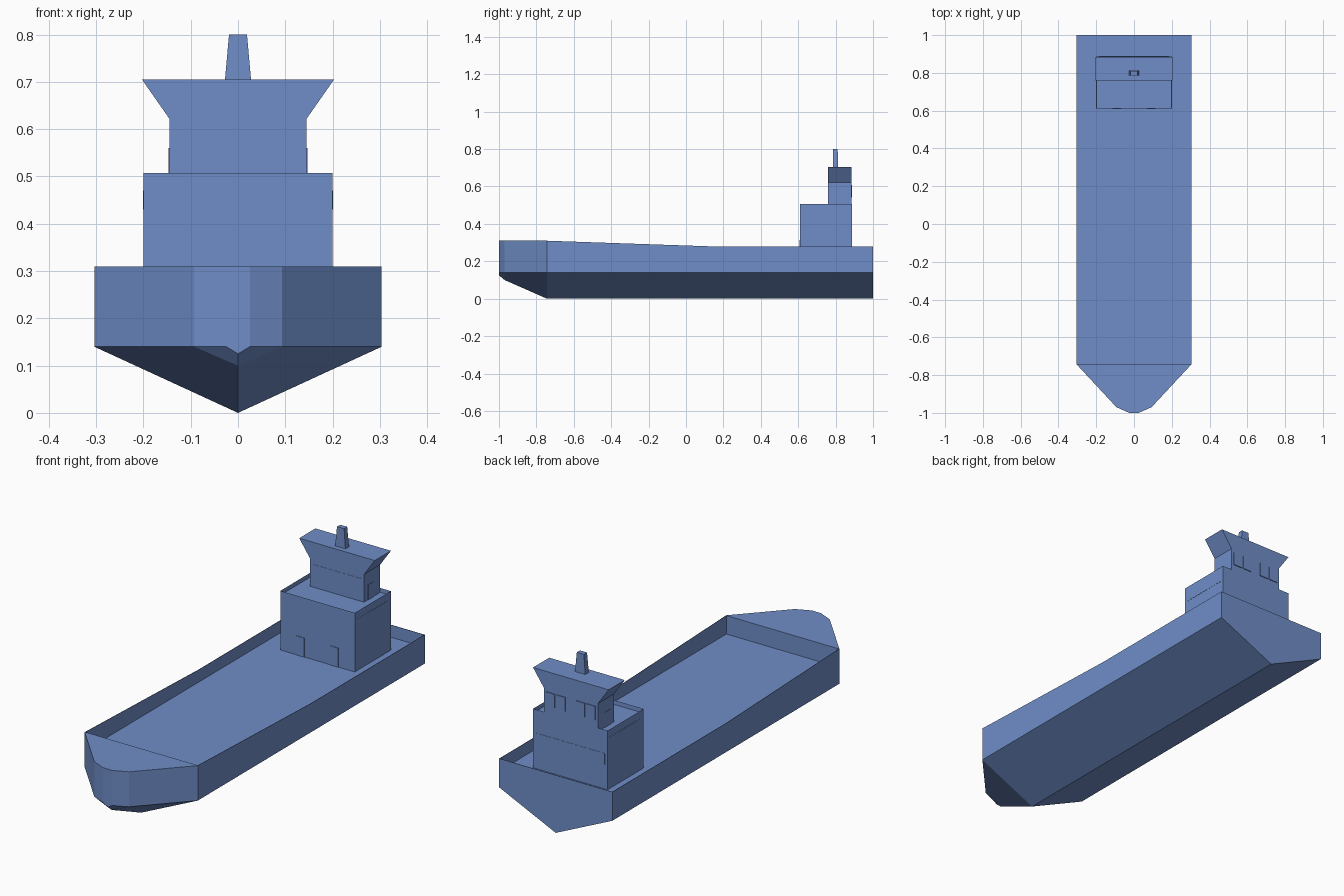
import bpy, bmesh

if "Cube" in bpy.data.objects:
    bpy.data.objects.remove(bpy.data.objects["Cube"])

blue = bpy.data.materials.new("blue_paint")
blue.diffuse_color = (0.16, 0.27, 0.58, 1)
blue.use_nodes = True
blue.node_tree.nodes["Principled BSDF"].inputs["Base Color"].default_value = blue.diffuse_color


def make_object(name, bm):
    bmesh.ops.recalc_face_normals(bm, faces=bm.faces[:])
    mesh = bpy.data.meshes.new(name)
    bm.to_mesh(mesh)
    bm.free()
    mesh.materials.append(blue)
    ob = bpy.data.objects.new(name, mesh)
    bpy.context.collection.objects.link(ob)
    return ob


def loft(name, rings):
    """Closed solid through matching closed rings of points."""
    bm = bmesh.new()
    loops = [[bm.verts.new(p) for p in ring] for ring in rings]
    for a, b in zip(loops, loops[1:]):
        n = len(a)
        for i in range(n):
            j = (i + 1) % n
            bm.faces.new((a[i], a[j], b[j], b[i]))
    bm.faces.new(loops[0])
    bm.faces.new(loops[-1])
    bmesh.ops.dissolve_limit(bm, angle_limit=0.002, verts=bm.verts[:], edges=bm.edges[:])
    return make_object(name, bm)


def rect(x, y0, y1, z, x0=None):
    x0 = -x if x0 is None else x0
    return [(x0, y0, z), (x, y0, z), (x, y1, z), (x0, y1, z)]


def box(name, x0, x1, y0, y1, z0, z1):
    return loft(name, [rect(x1, y0, y1, z0, x0), rect(x1, y0, y1, z1, x0)])


# Hull: V-bottom stations as (y, half width, keel z, rail z)
CHINE, DECK = 0.14, 0.22
stations = [(1.0, 0.304, 0.0, 0.28), (0.13, 0.304, 0.0, 0.28), (-0.743, 0.304, 0.0, 0.31),
            (-0.97, 0.093, 0.10, 0.31), (-1.0, 0.025, 0.125, 0.31)]
hull = loft("hull", [[(-w, y, top), (-w, y, CHINE), (0, y, keel), (w, y, CHINE), (w, y, top)]
                     for y, w, keel, top in stations])

# Sunken main deck with thin bulwarks
cutter = box("deck_cutter", -0.302, 0.302, -0.741, 0.998, DECK, 0.5)
mod = hull.modifiers.new("deck_well", 'BOOLEAN')
mod.operation = 'DIFFERENCE'
mod.solver = 'EXACT'
mod.object = cutter
bpy.context.view_layer.objects.active = hull
hull.select_set(True)
bpy.ops.object.modifier_apply(modifier=mod.name)
bpy.data.objects.remove(cutter, do_unlink=True)

# Lower deckhouse with a low parapet around its roof
bm = bmesh.new()
bmesh.ops.create_cube(bm, size=1)
for v in bm.verts:
    v.co = (v.co.x * 0.4, 0.749 + v.co.y * 0.277, 0.361 + v.co.z * 0.292)
roof = max(bm.faces, key=lambda f: f.calc_center_median().z)
bmesh.ops.inset_region(bm, faces=[roof], thickness=0.002)
for v in roof.verts:
    v.co.z -= 0.02
make_object("lower_deckhouse", bm)

# Bridge with flared wings, extruded front to back
half = [(0.145, 0.48), (0.145, 0.622), (0.203, 0.705)]
profile = half + [(-x, z) for x, z in reversed(half)]
loft("bridge", [[(x, y, z) for x, z in profile] for y in (0.76, 0.884)])

# Tapered funnel mast
loft("mast", [rect(0.028, 0.785, 0.813, 0.70), rect(0.019, 0.787, 0.811, 0.80)])

# Window bands, barely proud of the walls
T = 0.001
box("bridge_front_windows", -0.13, 0.13, 0.76 - T, 0.765, 0.54, 0.598)
box("house_rear_windows", -0.185, 0.185, 0.88, 0.8875 + T, 0.34, 0.393)

# Mirrored doors, rear bridge windows and side window bands
for s, side in ((-1, "left"), (1, "right")):
    def panel(name, xa, xb, y0, y1, z0, z1):
        box(f"{name}_{side}", min(s * xa, s * xb), max(s * xa, s * xb), y0, y1, z0, z1)

    panel("front_door", 0.07, 0.113, 0.608, 0.615, DECK, 0.313)
    panel("bridge_door", 0.14, 0.147, 0.79, 0.83, 0.485, 0.56)
    panel("house_side_windows", 0.195, 0.2 + T, 0.63, 0.87, 0.43, 0.47)
    for i in range(2):
        x = 0.028 + i * 0.056
        panel(f"bridge_rear_window_{i}", x, x + 0.048, 0.88, 0.888, 0.54, 0.607)
